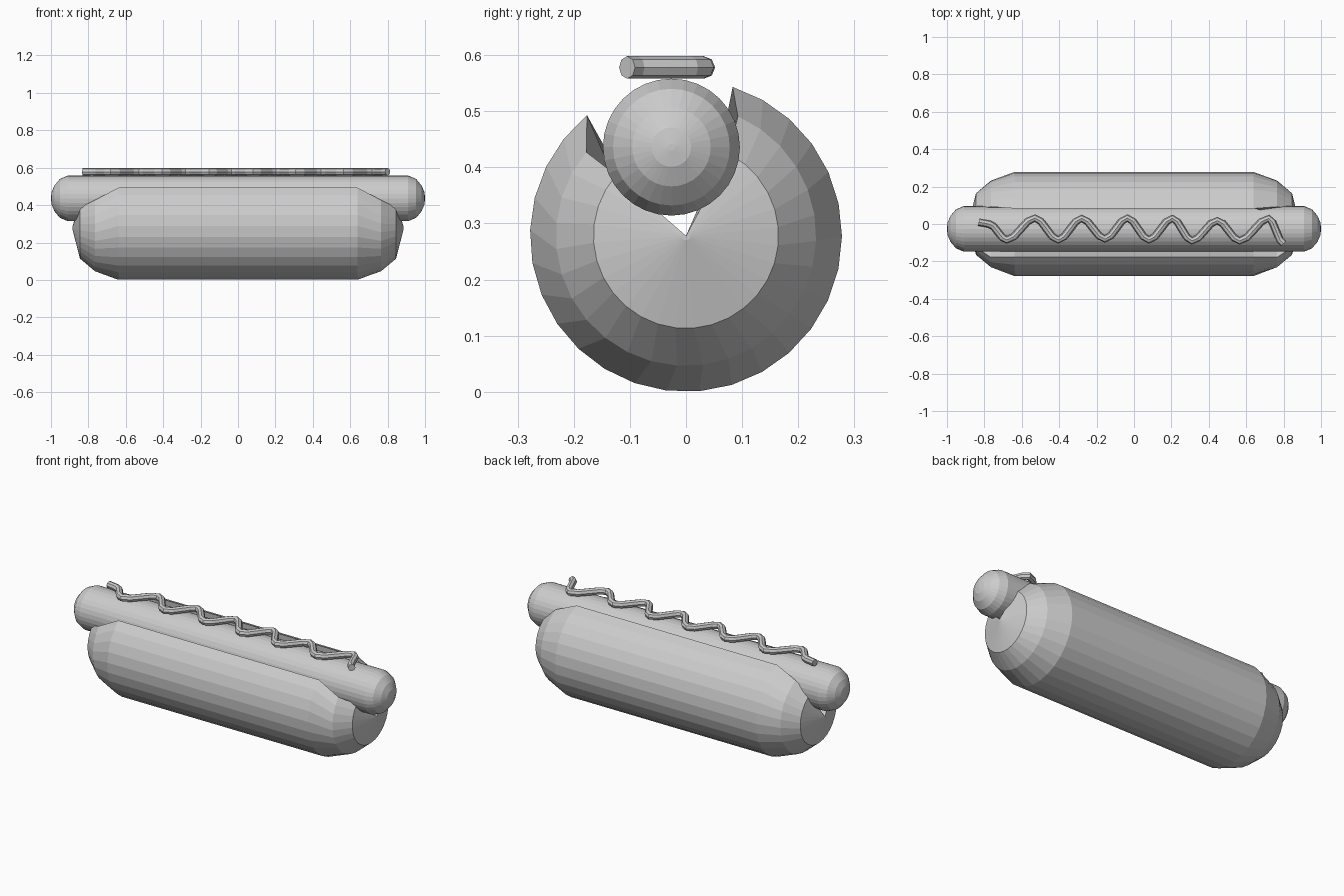
import bpy, bmesh
from math import cos, sin, pi, radians

if "Cube" in bpy.data.objects:
    bpy.data.objects.remove(bpy.data.objects["Cube"])


def loft(name, rings):
    """Skin a list of equal-length closed rings and cap both ends."""
    bm = bmesh.new()
    vs = [[bm.verts.new(p) for p in ring] for ring in rings]
    n = len(vs[0])
    for a, b in zip(vs, vs[1:]):
        for i in range(n):
            j = (i + 1) % n
            bm.faces.new((a[i], a[j], b[j], b[i]))
    bm.faces.new(vs[0][::-1])
    bm.faces.new(vs[-1])
    bmesh.ops.recalc_face_normals(bm, faces=bm.faces[:])
    me = bpy.data.meshes.new(name)
    bm.to_mesh(me)
    bm.free()
    ob = bpy.data.objects.new(name, me)
    bpy.context.collection.objects.link(ob)
    return ob


# Bun: rounded roll with an open slit along the top
CZ = 0.278
SEG = 25


def bun_ring(x, r, left, right, mid_l, mid_r):
    a0, a1 = radians(left), radians(right + 360)
    pts = []
    for i in range(SEG + 1):
        a = a0 + (a1 - a0) * i / SEG
        pts.append((x, r * cos(a), CZ + r * sin(a)))
    # slit walls down to the centre line
    pts.append((x, mid_r[0], mid_r[1]))
    pts.append((x, 0, CZ))
    pts.append((x, mid_l[0], mid_l[1]))
    return pts


def cap_ring(x, r, left, right):
    def mid(a):
        return (0.6 * r * cos(radians(a)), CZ + 0.6 * r * sin(radians(a)))
    return bun_ring(x, r, left, right, mid(left), mid(right))


half = [bun_ring(0.64, 0.278, 129.4, 72.6, (-0.13, 0.385), (0.09, 0.465)),
        cap_ring(0.765, 0.232, 140, 66.5),
        cap_ring(0.845, 0.165, 139, 62),
        cap_ring(0.885, 0.008, 139, 61)]
mirrored = [[(-x, y, z) for x, y, z in ring] for ring in reversed(half)]
loft("bun", mirrored + half)

# Sausage: long cylinder with rounded tips
profile = [(0.91, 0.122), (0.952, 0.104), (0.981, 0.07), (0.996, 0.035), (1.0, 0.006)]
profile = [(-x, r) for x, r in reversed(profile)] + profile
loft("sausage", [[(x, -0.026 + r * cos(2 * pi * k / 32), 0.436 + r * sin(2 * pi * k / 32))
                  for k in range(32)] for x, r in profile])

# Mustard: zigzag tube lying on the sausage
turns = [(-0.83, 0.01), (-0.775, 0.0), (-0.68, -0.085), (-0.53, 0.032), (-0.405, -0.085),
         (-0.28, 0.03), (-0.155, -0.08), (-0.035, 0.032), (0.08, -0.085), (0.205, 0.03),
         (0.31, -0.09), (0.445, 0.018), (0.565, -0.09), (0.72, 0.03), (0.80, -0.105)]
path = [turns[0]]
for (xa, ya), (xb, yb) in zip(turns[1:], turns[2:]):
    for i in range(4):
        t = i / 4
        path.append((xa + (xb - xa) * t, ya + (yb - ya) * (1 - cos(pi * t)) / 2))
path.append(turns[-1])
cu = bpy.data.curves.new("mustard", "CURVE")
cu.dimensions = "3D"
cu.bevel_depth = 0.02
cu.bevel_resolution = 2
cu.use_fill_caps = True
sp = cu.splines.new("POLY")
sp.points.add(len(path) - 1)
for p, (x, y) in zip(sp.points, path):
    p.co = (x, y, 0.578, 1)
sp.use_smooth = False
mustard = bpy.data.objects.new("mustard", cu)
bpy.context.collection.objects.link(mustard)
